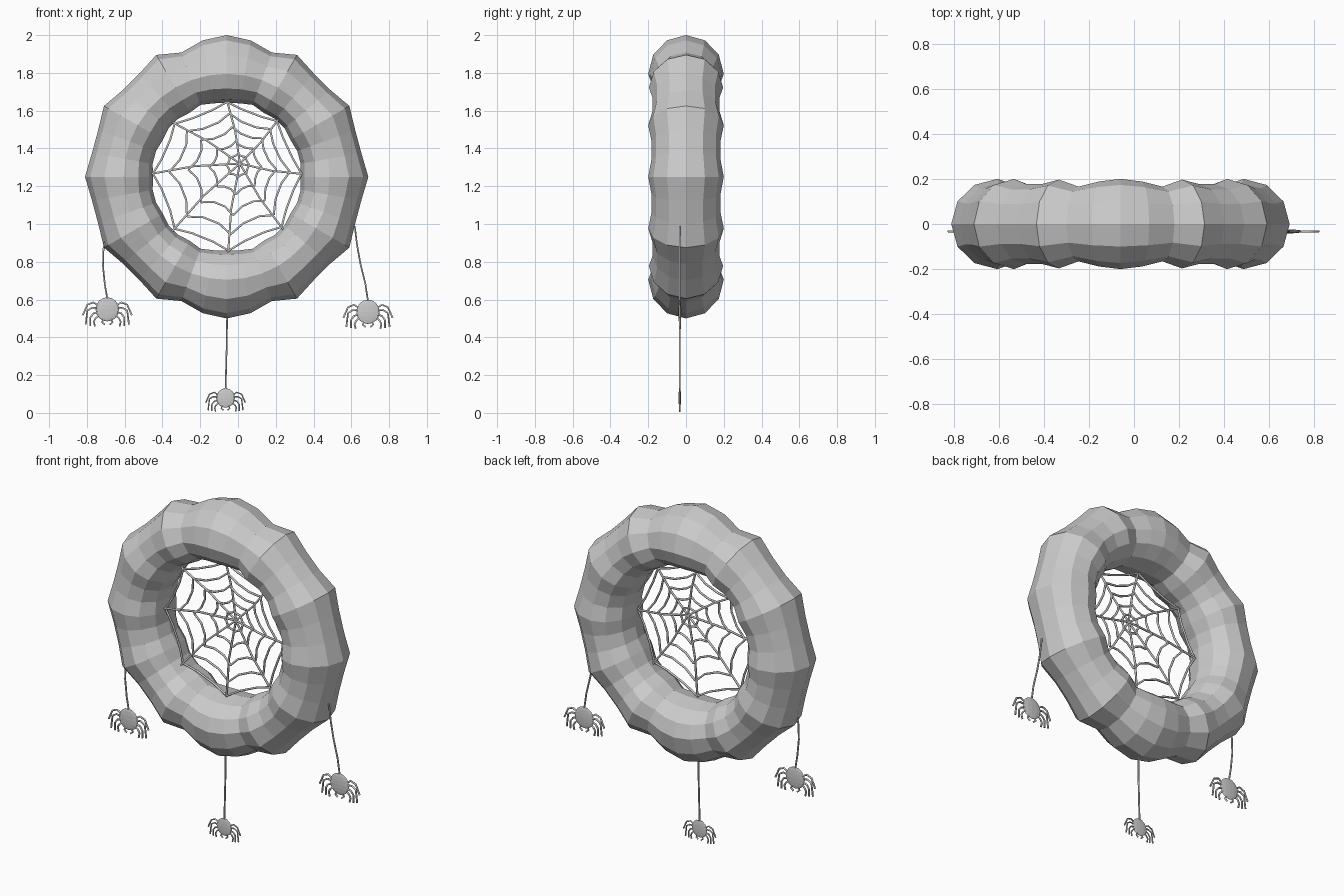
import bpy, bmesh, math
from mathutils import Vector

old = bpy.data.objects.get("Cube")
if old:
    bpy.data.objects.remove(old, do_unlink=True)

grey = bpy.data.materials.new("plain grey")
grey.use_nodes = True
colour = (0.6, 0.6, 0.6, 1)
grey.diffuse_color = colour
grey.node_tree.nodes["Principled BSDF"].inputs["Base Color"].default_value = colour

CX, CZ = -0.06, 1.25      # wreath centre
PLANE = -0.033            # depth of the web and spiders


def add(name, data):
    obj = bpy.data.objects.new(name, data)
    bpy.context.collection.objects.link(obj)
    data.materials.append(grey)
    return obj


def strands(name, paths, radius):
    """Thin round threads along (x, z) paths."""
    cu = bpy.data.curves.new(name, 'CURVE')
    cu.dimensions = '3D'
    cu.bevel_depth = radius
    cu.bevel_resolution = 1
    cu.use_fill_caps = True
    for path in paths:
        sp = cu.splines.new('POLY')
        sp.points.add(len(path) - 1)
        for p, (x, z) in zip(sp.points, path):
            p.co = (x, PLANE, z, 1)
    return add(name, cu)


def mesh_from(name, bm):
    bmesh.ops.recalc_face_normals(bm, faces=bm.faces)
    me = bpy.data.meshes.new(name)
    bm.to_mesh(me)
    bm.free()
    return add(name, me)


# Lumpy wreath: one quarter of outer radii, mirrored round the ring
quarter = [0.75, 0.733, 0.70, 0.745, 0.716, 0.716, 0.75, 0.724, 0.724, 0.75]
SEGS, SIDES, MID = 36, 12, 0.545
bm = bmesh.new()
rings = []
for i in range(SEGS):
    k = i % 18
    outer = quarter[k if k < 10 else 18 - k]
    swell = (outer - MID) / (0.75 - MID)
    ang = math.tau * i / SEGS
    ring = []
    for j in range(SIDES):
        t = math.tau * j / SIDES
        c = math.cos(t)
        r = MID + c * ((outer - MID) if c > 0 else 0.155 * (0.6 + 0.4 * swell))
        y = 0.2 * (0.3 + 0.7 * swell) * math.sin(t)
        ring.append(bm.verts.new((CX + r * math.sin(ang), y, CZ + r * math.cos(ang))))
    rings.append(ring)
for i in range(SEGS):
    a, b = rings[i], rings[(i + 1) % SEGS]
    for j in range(SIDES):
        n = (j + 1) % SIDES
        bm.faces.new((a[j], a[n], b[n], b[j]))
mesh_from("wreath", bm)

# Web: spokes from an off-centre hub, joined by sagging strands
hub = Vector((0.01, 1.32))
angles = [0, 42, 88, 133, 179, 225, 272, 315]
ends = [Vector((CX + 0.41 * math.sin(math.radians(a)),
                CZ + 0.41 * math.cos(math.radians(a)))) for a in angles]
spokes = []
for e in ends:
    side = Vector((e.y - hub.y, hub.x - e.x)) * 0.03
    spokes.append([hub, hub.lerp(e, 0.5) + side, e])
strands("web_spokes", spokes, 0.006)
threads = []
for frac, sag in ((0.15, 0.93), (0.34, 0.9), (0.57, 0.9), (0.78, 0.92), (0.96, 0.97)):
    for i, e in enumerate(ends):
        p = hub.lerp(e, frac)
        q = hub.lerp(ends[(i + 1) % len(ends)], frac)
        mids = [hub.lerp(p.lerp(q, t), sag) for t in (0.3, 0.7)]
        threads.append([p, *mids, q])
strands("web_threads", threads, 0.006)

# Legs on one side of a spider, in body radii
LEGS = [
    [(0.7, 0.3), (1.2, 0.6), (1.7, 0.4), (2.1, -0.5)],
    [(0.7, 0.1), (1.3, 0.15), (1.7, -0.1), (1.85, -1.3)],
    [(0.7, -0.2), (1.2, -0.35), (1.45, -0.7), (1.45, -1.4)],
    [(0.6, -0.4), (1.0, -0.75), (1.15, -1.05), (1.05, -1.45)],
    [(0.3, -0.8), (0.45, -1.1), (0.2, -1.3)],
]


def spider(name, x, z, size, thread):
    bm = bmesh.new()
    bmesh.ops.create_uvsphere(bm, u_segments=12, v_segments=8, radius=size)
    for v in bm.verts:
        v.co = (v.co.x + x, v.co.y * 0.14 + PLANE, v.co.z * 1.03 + z)
    mesh_from(name + "_body", bm)
    legs = [[(x + s * a * size, z + b * size) for a, b in leg]
            for leg in LEGS for s in (-1, 1)]
    strands(name + "_legs", legs, size * 0.085)
    strands(name + "_thread", [thread + [(x, z + size * 0.9)]], 0.005)


spider("right_spider", -0.692, 0.548, 0.062,
       [(-0.69, 0.98), (-0.712, 0.87), (-0.715, 0.78), (-0.705, 0.68)])
spider("left_spider", 0.688, 0.535, 0.062,
       [(0.618, 0.99), (0.63, 0.89), (0.648, 0.79), (0.675, 0.68)])
spider("lower_spider", -0.066, 0.079, 0.05,
       [(-0.057, 0.55), (-0.06, 0.35)])
